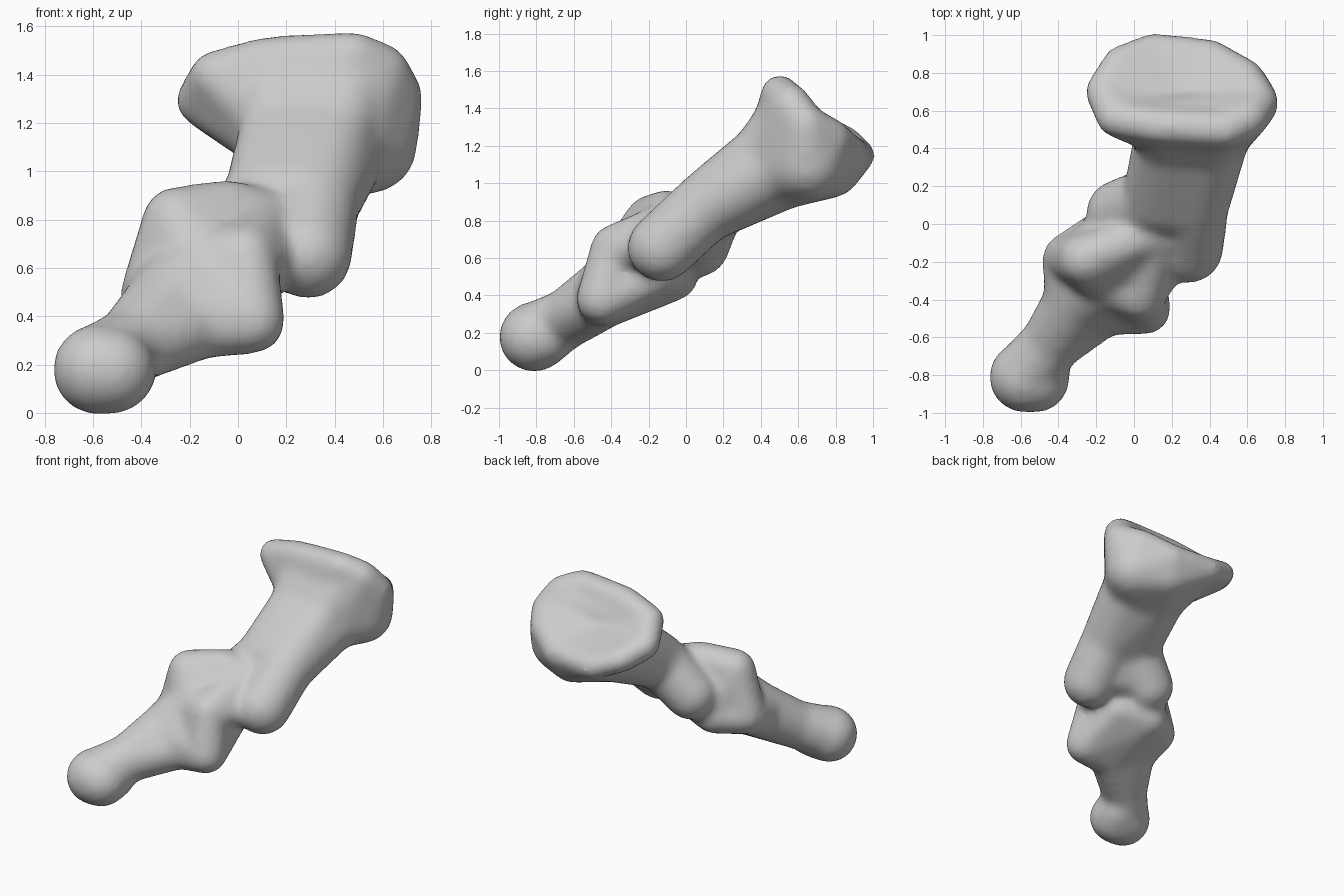
import bpy, bmesh

if "Cube" in bpy.data.objects:
    bpy.data.objects.remove(bpy.data.objects["Cube"])

bone_grey = bpy.data.materials.new("bone grey")
bone_grey.use_nodes = True
COLOUR = (0.6, 0.6, 0.6, 1)
bone_grey.diffuse_color = COLOUR
bone_grey.node_tree.nodes["Principled BSDF"].inputs["Base Color"].default_value = COLOUR

SHRINK = .001  # allowance for the softening, larger on tight curves


def hull(bm, *balls):
    """Add a smooth convex skin stretched around balls given as (x, y, z, radius)."""
    part = bmesh.new()
    for x, y, z, r in balls:
        new = bmesh.ops.create_icosphere(part, subdivisions=3, radius=r + SHRINK / r)["verts"]
        bmesh.ops.translate(part, verts=new, vec=(x, y, z))
    result = bmesh.ops.convex_hull(part, input=part.verts)
    inside = [v for v in result["geom_interior"] if isinstance(v, bmesh.types.BMVert)]
    bmesh.ops.delete(part, geom=inside, context='VERTS')
    temp = bpy.data.meshes.new("part")
    part.to_mesh(temp)
    part.free()
    bm.from_mesh(temp)
    bpy.data.meshes.remove(temp)


bm = bmesh.new()

# Rounded tip and the short neck behind it
neck = (-.44, -.63, .28, .155)
tip_heel = (-.48, -.74, .18, .14)
hull(bm, (-.58, -.81, .18, .185), (-.52, -.82, .175, .175), tip_heel)
hull(bm, (-.56, -.78, .2, .17), neck)

# Flared base of the end bone, with lobes around a thick middle
middle = (-.13, -.26, .58, .2)
root = (-.29, -.4, .44, .18)
belly = (-.15, -.44, .37, .14)
low_left = (.06, -.45, .38, .13)
upper_left = (.03, -.38, .65, .125)
top_right = (-.26, -.19, .8, .13)
low_right = (-.36, -.18, .5, .12)
under = (-.18, -.06, .5, .12)
top_mid = (-.04, -.1, .85, .11)
low_back = (.04, -.12, .52, .1)
hull(bm, neck, root, belly)
hull(bm, root, belly, middle, low_left)
hull(bm, middle, belly, low_left, low_back, under, low_right)
for pair in [(low_left, upper_left), (top_right, low_right), (top_right, under),
             (top_right, top_mid), (root, low_right)]:
    hull(bm, middle, *pair)

# Two knuckles with a saddle between them
core = (.26, .5, 1.11, .25)
left_knuckle, right_knuckle = (.29, -.13, .655, .18), (-.08, .06, .67, .17)
left_shaft, right_shaft = (.32, .1, .87, .18), (.12, .13, .88, .18)
hull(bm, left_knuckle, left_shaft)
hull(bm, right_knuckle, right_shaft)
hull(bm, (.28, -.05, .7, .13), (0, .06, .7, .13), (.2, .1, .85, .16))

# Filled joint between the two bones
hull(bm, middle, top_mid, (.12, -.06, .8, .11))
hull(bm, (.12, -.06, .8, .11), (.16, -.22, .64, .1), upper_left)

# Main shaft, widening toward the head
left_lobe = (.54, .65, 1.11, .2)
left_flank = (.42, .5, 1.1, .2)
left_brow, right_brow = (.46, .53, 1.33, .16), (.15, .53, 1.33, .15)
hull(bm, left_shaft, right_shaft, core)
hull(bm, left_shaft, core, left_flank)
hull(bm, left_shaft, right_shaft, (.16, .42, 1.17, .15), (.4, .42, 1.15, .17))
hull(bm, (.16, .42, 1.17, .15), (.4, .42, 1.15, .17), left_brow, right_brow)

# Dished head: a rim fanned out from the shaft end
rim = [(.48, .5, 1.48, .09), (.12, .52, 1.46, .09), (-.1, .56, 1.4, .09),
       (-.17, .7, 1.29, .08), (-.08, .86, 1.22, .07), (.1, .93, 1.15, .07),
       (.4, .88, 1.15, .09), (.58, .77, 1.24, .1), (.66, .64, 1.31, .1),
       (.6, .56, 1.42, .1)]
floor = (.24, .54, 1.16, .21)
for i, ball in enumerate(rim):
    hull(bm, floor, ball, rim[i - 1])
hull(bm, core, left_lobe, rim[-2], rim[-3])
hull(bm, left_flank, left_lobe, rim[-1], rim[-2], left_brow)
hull(bm, core, left_lobe, (.36, .79, 1.06, .13), rim[5], rim[6])

mesh = bpy.data.meshes.new("finger_bones")
bm.to_mesh(mesh)
bm.free()
mesh.materials.append(bone_grey)
bones = bpy.data.objects.new("finger_bones", mesh)
bpy.context.collection.objects.link(bones)

# Fuse the parts into one smooth skin and soften the joins
remesh = bones.modifiers.new("fuse", 'REMESH')
remesh.mode = 'VOXEL'
remesh.voxel_size = .022
remesh.use_smooth_shade = True
soften = bones.modifiers.new("soften", 'SMOOTH')
soften.factor = .5
soften.iterations = 22
